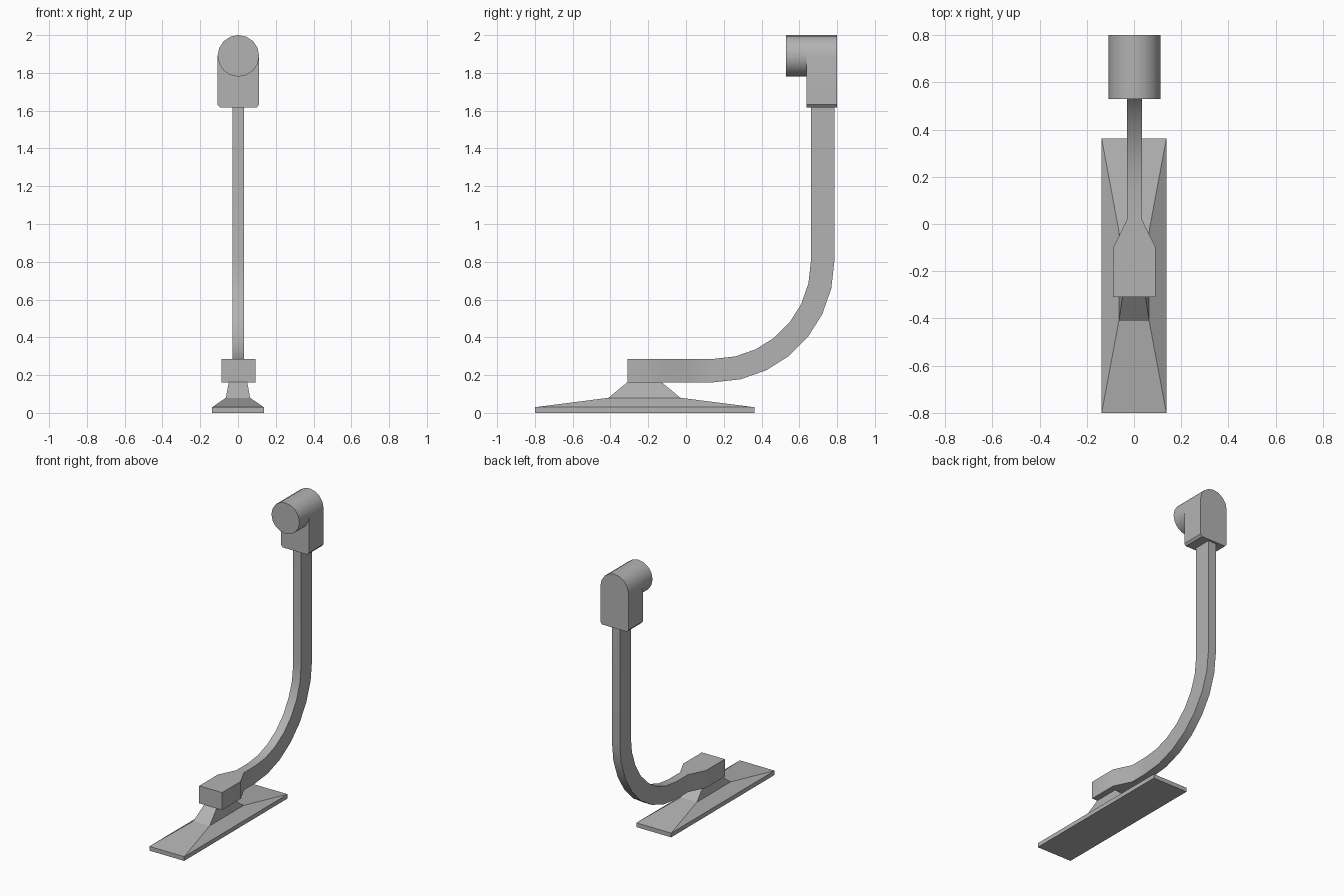
import bpy, bmesh, math

if "Cube" in bpy.data.objects:
    bpy.data.objects.remove(bpy.data.objects["Cube"])

# One mid-grey colour for the whole model
grey = bpy.data.materials.new("mid_grey")
grey.diffuse_color = (0.45, 0.45, 0.45, 1)
grey.use_nodes = True
grey.node_tree.nodes["Principled BSDF"].inputs["Base Color"].default_value = grey.diffuse_color


def loft(name, rings, cap_start=True, cap_end=True, smooth=False, dx=0.0):
    """Skin a list of equal-length point rings into one mesh."""
    bm = bmesh.new()
    vs = [[bm.verts.new((x + dx, y, z)) for x, y, z in r] for r in rings]
    n = len(vs[0])
    for a, b in zip(vs, vs[1:]):
        for i in range(n):
            j = (i + 1) % n
            bm.faces.new((a[i], a[j], b[j], b[i]))
    if cap_start:
        bm.faces.new(vs[0][::-1])
    if cap_end:
        bm.faces.new(vs[-1])
    bmesh.ops.recalc_face_normals(bm, faces=bm.faces)
    mesh = bpy.data.meshes.new(name)
    bm.to_mesh(mesh)
    bm.free()
    mesh.materials.append(grey)
    ob = bpy.data.objects.new(name, mesh)
    bpy.context.collection.objects.link(ob)
    if smooth:
        bpy.ops.object.select_all(action='DESELECT')
        ob.select_set(True)
        bpy.context.view_layer.objects.active = ob
        bpy.ops.object.shade_smooth_by_angle(angle=math.radians(30))
    return ob


def rect(hx, y0, y1, z):
    return [(-hx, y0, z), (hx, y0, z), (hx, y1, z), (-hx, y1, z)]


# Foot plate, sloped top and neck
loft("foot", [rect(0.137, -0.8, 0.362, 0), rect(0.137, -0.8, 0.362, 0.03),
              rect(0.064, -0.41, -0.03, 0.08), rect(0.049, -0.31, -0.13, 0.163)])

# Arm: wide block that narrows, bends up through a quarter turn, then rises
CY, CZ, R_OUT, R_IN = 0.147, 0.8, 0.638, 0.514


def arm_ring(hx, outer, inner):
    return [(-hx, *outer), (hx, *outer), (hx, *inner), (-hx, *inner)]


rings = [arm_ring(hx, (y, CZ - R_OUT), (y, CZ - R_IN))
         for y, hx in ((-0.31, 0.09), (-0.1, 0.09), (0.02, 0.031))]
for i in range(8):
    a = math.radians(90) * i / 7
    s, c = math.sin(a), math.cos(a)
    rings.append(arm_ring(0.031, (CY + R_OUT * s, CZ - R_OUT * c),
                          (CY + R_IN * s, CZ - R_IN * c)))
rings.append(arm_ring(0.031, (CY + R_OUT, 1.63), (CY + R_IN, 1.63)))
loft("arm", rings, smooth=True, dx=0.002)

# Head housing: round-topped profile with chamfered bottom corners
R, HZ = 0.11, 1.89
arc = [(R * math.cos(math.pi * i / 8), HZ + R * math.sin(math.pi * i / 8)) for i in range(16)]
housing = arc[:8] + [(-R, HZ), (-R, 1.632), (-0.097, 1.617), (0.097, 1.617), (R, 1.632)]
loft("head_housing", [[(x, y, z) for x, z in housing] for y in (0.637, 0.8)],
     smooth=True, dx=0.002)

# Round barrel facing forward
loft("head_barrel", [[(x, y, z) for x, z in arc] for y in (0.53, 0.637)],
     cap_end=False, smooth=True, dx=0.002)
